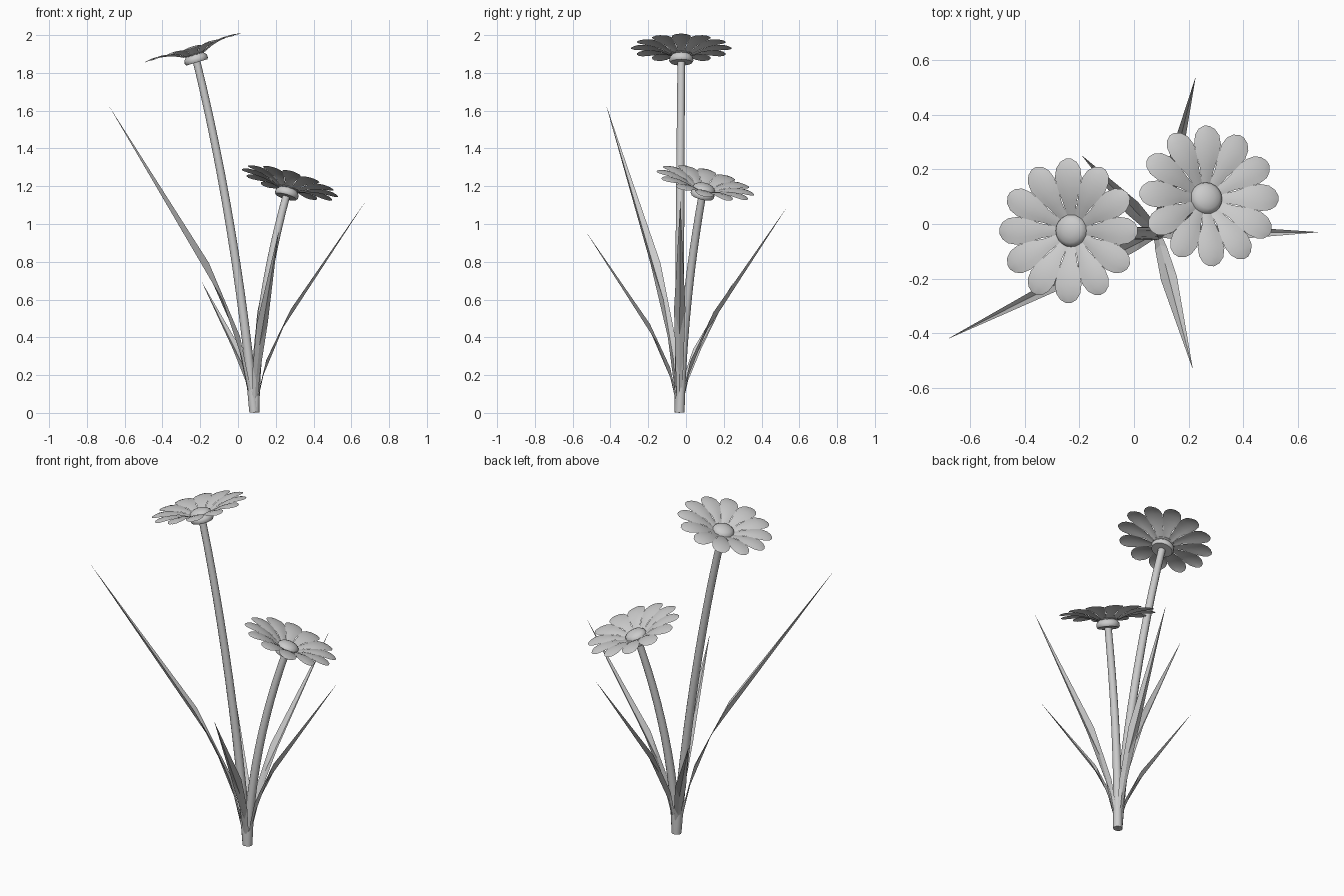
import bpy, bmesh, math
from mathutils import Vector

cube = bpy.data.objects.get("Cube")
if cube:
    bpy.data.objects.remove(cube, do_unlink=True)

GREY = (0.6, 0.6, 0.6, 1)
mat = bpy.data.materials.new("plain grey")
mat.use_nodes = True
mat.diffuse_color = GREY
mat.node_tree.nodes["Principled BSDF"].inputs["Base Color"].default_value = GREY

ROOT = Vector((0.085, -0.035, 0))
Z = Vector((0, 0, 1))


def finish(name, bm, smooth=True):
    me = bpy.data.meshes.new(name)
    bmesh.ops.recalc_face_normals(bm, faces=bm.faces)
    bm.to_mesh(me)
    bm.free()
    me.materials.append(mat)
    ob = bpy.data.objects.new(name, me)
    bpy.context.collection.objects.link(ob)
    for p in me.polygons:
        p.use_smooth = smooth
    return ob


def grid(bm, rows):
    """Bridge rows of points with quads."""
    vs = [[bm.verts.new(p) for p in row] for row in rows]
    for a, b in zip(vs, vs[1:]):
        for i in range(len(a) - 1):
            bm.faces.new((a[i], a[i + 1], b[i + 1], b[i]))


def place(ob, origin, normal):
    ob.location = origin
    ob.rotation_euler = Z.rotation_difference(Vector(normal)).to_euler()


def lathe(name, profile, sides=20):
    bm = bmesh.new()
    rows = [[(r * math.cos(2 * math.pi * i / sides), r * math.sin(2 * math.pi * i / sides), z)
             for i in range(sides + 1)] for r, z in profile]
    grid(bm, rows)
    bmesh.ops.remove_doubles(bm, verts=bm.verts, dist=0.0001)
    ob = finish(name, bm)
    bpy.context.view_layer.objects.active = ob
    ob.select_set(True)
    bpy.ops.object.shade_smooth_by_angle(angle=math.radians(40))
    ob.select_set(False)
    return ob


# Petal outline: radius, half width, height
PETAL = [(0.035, 0.014, 0.022), (0.07, 0.019, 0.036), (0.105, 0.026, 0.052), (0.15, 0.041, 0.066),
         (0.195, 0.051, 0.073), (0.23, 0.046, 0.072), (0.253, 0.031, 0.068), (0.265, 0.010, 0.064)]


def petals(name, count=12):
    bm = bmesh.new()
    for k in range(count):
        a = 2 * math.pi * k / count
        c, s = math.cos(a), math.sin(a)
        rows = []
        for r, w, h in PETAL:
            row = []
            for u in (-1, -0.5, 0, 0.5, 1):
                y = u * w
                row.append((r * c - y * s, r * s + y * c, h - 0.12 * w * u * u))
            rows.append(row)
        grid(bm, rows)
    return finish(name, bm)


def flower(prefix, origin, normal):
    place(petals(prefix + "_petals"), origin, normal)
    place(lathe(prefix + "_centre", [(0.06, 0.028), (0.056, 0.04), (0.044, 0.05),
                                     (0.024, 0.057), (0, 0.06)]), origin, normal)
    place(lathe(prefix + "_cup", [(0, -0.015), (0.058, -0.015), (0.064, -0.006),
                                  (0.062, 0.012), (0.045, 0.03), (0, 0.03)]), origin, normal)


def stem(name, start, c1, c2, end, sides=12, steps=12):
    p0, p1, p2, p3 = map(Vector, (start, c1, c2, end))
    bm = bmesh.new()
    rows = []
    for i in range(steps + 1):
        t = i / steps
        s = 1 - t
        p = p0 * s**3 + p1 * 3 * s * s * t + p2 * 3 * s * t * t + p3 * t**3
        d = (p1 - p0) * s * s + (p2 - p1) * 2 * s * t + (p3 - p2) * t * t
        q = Z.rotation_difference(d)
        r = 0.025 - 0.005 * t
        rows.append([p + q @ Vector((r * math.cos(2 * math.pi * k / sides),
                                     r * math.sin(2 * math.pi * k / sides), 0))
                     for k in range(sides + 1)])
    grid(bm, rows)
    bmesh.ops.remove_doubles(bm, verts=bm.verts, dist=0.0001)
    bmesh.ops.holes_fill(bm, edges=[e for e in bm.edges if e.is_boundary])
    ob = finish(name, bm)
    bpy.context.view_layer.objects.active = ob
    ob.select_set(True)
    bpy.ops.object.shade_smooth_by_angle(angle=math.radians(40))
    ob.select_set(False)


# Leaf rows: rib reach, rib height, edge reach, edge height, half width
LEAF = [(0.01, 0.0, 0.0, 0.01, 0.012), (0.085, 0.18, 0.11, 0.25, 0.022),
        (0.22, 0.37, 0.33, 0.49, 0.03), (1, 1, 1, 1, 0.0005)]


def leaf(name, tip):
    flat = Vector((tip[0], tip[1], 0)) - Vector((ROOT.x, ROOT.y, 0))
    side = flat.normalized().cross(Z)
    bm = bmesh.new()
    rows = []
    for rr, rz, er, ez, w in LEAF:
        rib = ROOT + flat * rr + Z * (rz * tip[2])
        edge = ROOT + flat * er + Z * (ez * tip[2])
        rows.append([edge - side * w, rib, edge + side * w])
    grid(bm, rows)
    finish(name, bm, smooth=False)


# Tall bloom leaning right, short bloom leaning back left
tall_n, short_n = (-0.30, 0, 1), (0.29, 0.25, 1)
flower("tall_flower", (-0.222, -0.025, 1.87), tall_n)
flower("short_flower", (0.258, 0.088, 1.158), short_n)
stem("tall_stem", (0.085, -0.035, 0.003), (0.03, -0.035, 0.62), (-0.08, -0.03, 1.30), (-0.219, -0.025, 1.86))
stem("short_stem", (0.088, -0.033, 0.003), (0.095, -0.02, 0.40), (0.155, 0.02, 0.78), (0.256, 0.086, 1.15))

# Folded blade leaves around the root
leaf("long_leaf", (-0.68, -0.42, 1.62))
leaf("left_leaf", (0.675, -0.03, 1.12))
leaf("back_leaf", (0.225, 0.535, 1.09))
leaf("front_leaf", (0.215, -0.53, 0.96))
leaf("small_leaf", (-0.19, 0.25, 0.69))
